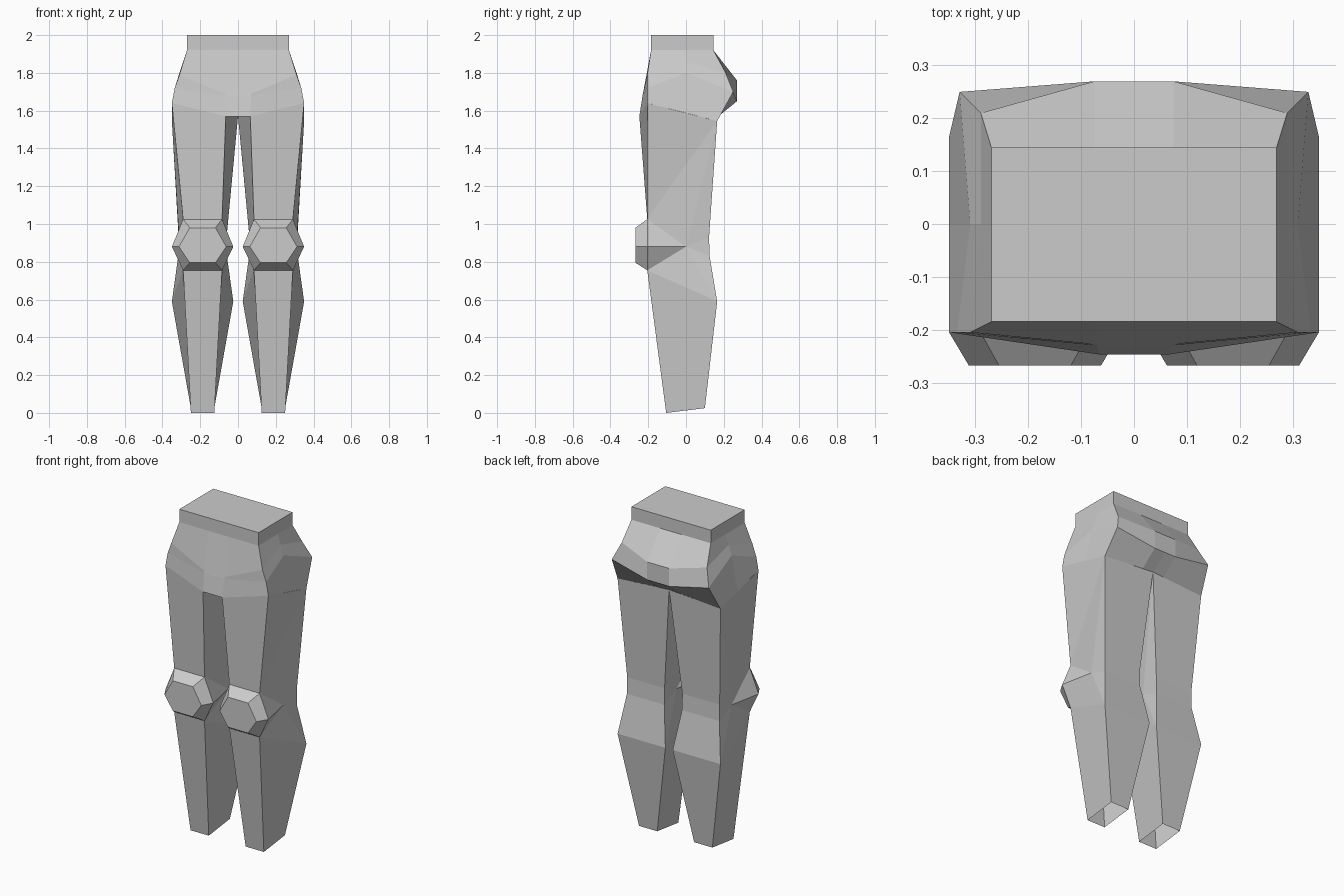
import bpy, bmesh

if "Cube" in bpy.data.objects:
    bpy.data.objects.remove(bpy.data.objects["Cube"])


def make_object(name, verts, faces):
    """Low-poly half mesh, mirrored across x = 0."""
    mesh = bpy.data.meshes.new(name)
    mesh.from_pydata(verts, [], faces)
    bm = bmesh.new()
    bm.from_mesh(mesh)
    bmesh.ops.recalc_face_normals(bm, faces=bm.faces)
    bm.to_mesh(mesh)
    bm.free()
    ob = bpy.data.objects.new(name, mesh)
    bpy.context.collection.objects.link(ob)
    mod = ob.modifiers.new("Mirror", 'MIRROR')
    mod.use_clip = True
    mod.merge_threshold = 0.001
    return ob


# Hips: rows run from the front centre round the side to the back centre
def waist(z):
    return [(0, -.185, z), (.07, -.185, z), (.27, -.185, z), (.27, 0, z),
            (.27, .145, z), (.075, .145, z), (0, .145, z)]


rows = [
    waist(2.0),
    waist(1.92),
    [(0, -.228, 1.69), (.07, -.228, 1.69), (.31, -.205, 1.79), (.29, 0, 1.86),
     (.29, .21, 1.80), (.075, .27, 1.76), (0, .27, 1.76)],
    [(0, -.23, 1.68), (.07, -.23, 1.68), (.335, -.205, 1.72), (.31, 0, 1.80),
     (.33, .25, 1.70), (.075, .27, 1.65), (0, .27, 1.65)],
    [(0, -.247, 1.57), (.065, -.247, 1.57), (.35, -.205, 1.64), (.35, 0, 1.588),
     (.35, .165, 1.545), (.075, .165, 1.565), (0, .165, 1.57)],
]
n = 7
faces = [(r * n + c, r * n + c + 1, (r + 1) * n + c + 1, (r + 1) * n + c)
         for r in range(len(rows) - 1) for c in range(n - 1)]
faces.append(tuple(range(n)))                 # waist lid
faces.append((4 * n, 4 * n + 1, 4 * n + 6))   # crotch
make_object("hips", [v for row in rows for v in row], faces)

# Legs: one side outline, used for the outer and the inner side
CX = .1875
side = [(.103, -.205, 1.025),   # 2 knee front top
        (.1625, -.205, .88),    # 3 knee pad corner
        (.103, -.205, .755),    # 4 knee front bottom
        (.122, 0, .88),         # 5 knee side
        (.127, .122, .93),      # 6 knee back top
        (.127, .125, .83),      # 7 knee back bottom
        (.1625, .165, .59),     # 8 calf
        (.062, -.105, .0),      # 9 hem front
        (.062, .10, .025)]      # 10 hem back
tops = {1: [(.35, -.205, 1.64), (.35, .165, 1.545)],
        -1: [(.065, -.247, 1.57), (0, .165, 1.57)]}
verts, faces = [], []
side_faces = [(0, 2, 1), (2, 5, 1), (5, 6, 1), (2, 3, 5), (3, 4, 5),
              (5, 7, 6), (4, 8, 5), (5, 8, 7), (4, 9, 10, 8)]
for i, s in enumerate((1, -1)):
    verts += tops[s] + [(CX + s * d, y, z) for d, y, z in side]
    faces += [tuple(k + 11 * i for k in f) for f in side_faces]
# strips joining outer and inner sides: front thigh, front shin, back
for a, b in ((0, 2), (4, 9), (1, 6), (6, 7), (7, 8), (8, 10)):
    faces.append((a, b, b + 11, a + 11))
make_object("legs", verts, faces)

# Knee pads: hexagonal frustum on the front of each knee
def hexagon(half, wide, y, top, bottom):
    return [(CX - half, y, top), (CX + half, y, top), (CX + wide, y, .88),
            (CX + half, y, bottom), (CX - half, y, bottom), (CX - wide, y, .88)]


verts = hexagon(.103, .1625, -.205, 1.025, .755) + hexagon(.068, .125, -.268, .98, .795)
faces = [(i, (i + 1) % 6, (i + 1) % 6 + 6, i + 6) for i in range(6)]
faces.append(tuple(range(6, 12)))
make_object("knee_pads", verts, faces)
